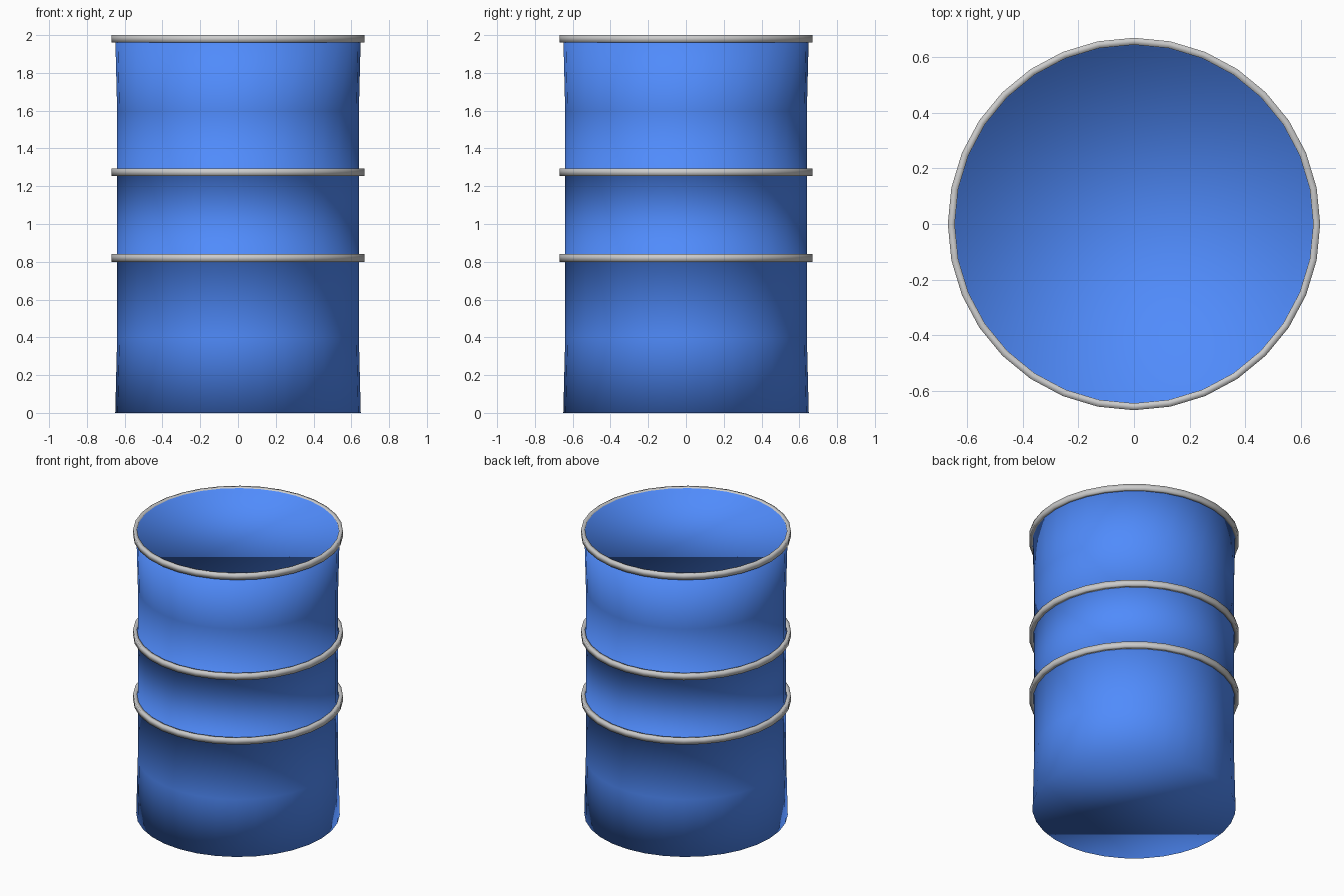
import bpy, bmesh
from math import sin, cos, pi

if "Cube" in bpy.data.objects:
    bpy.data.objects.remove(bpy.data.objects["Cube"])

SIDES = 32


def lathe(name, profile, closed=False, material=None):
    """Spin an (r, z) profile round the z axis; open profiles get flat caps."""
    bm = bmesh.new()
    rings = [[bm.verts.new((r * cos(2 * pi * i / SIDES), r * sin(2 * pi * i / SIDES), z))
              for i in range(SIDES)] for r, z in profile]
    pairs = list(zip(rings, rings[1:]))
    if closed:
        pairs.append((rings[-1], rings[0]))
    else:
        bm.faces.new(rings[0][::-1])
        bm.faces.new(rings[-1])
    for a, b in pairs:
        for i in range(SIDES):
            j = (i + 1) % SIDES
            bm.faces.new((a[i], a[j], b[j], b[i]))
    for f in bm.faces:
        f.smooth = True
    bmesh.ops.recalc_face_normals(bm, faces=bm.faces)
    mesh = bpy.data.meshes.new(name)
    bm.to_mesh(mesh)
    bm.free()
    obj = bpy.data.objects.new(name, mesh)
    bpy.context.collection.objects.link(obj)
    if material:
        mesh.materials.append(material)
    return obj


blue = bpy.data.materials.new("blue_paint")
blue.diffuse_color = (0.08, 0.26, 0.97, 1)
blue.use_nodes = True
blue.node_tree.nodes["Principled BSDF"].inputs["Base Color"].default_value = blue.diffuse_color

# Drum body: slightly waisted wall, a ledge behind each hoop, shallow recessed lid
lathe("drum_body", [
    (0.65, 0.0), (0.64, 0.4),
    (0.64, 0.80), (0.65, 0.805), (0.65, 0.835), (0.64, 0.84),
    (0.64, 1.255), (0.65, 1.26), (0.65, 1.285), (0.64, 1.29),
    (0.64, 1.6), (0.65, 1.995), (0.645, 1.995), (0.64, 1.97),
], material=blue)

# Hoops: small square section, softened by smooth shading
for name, z in (("lower_hoop", 0.82), ("upper_hoop", 1.274), ("rim_hoop", 1.98)):
    lathe(name, [(0.645, z - 0.02), (0.67, z - 0.02),
                 (0.67, z + 0.02), (0.645, z + 0.02)], closed=True)
